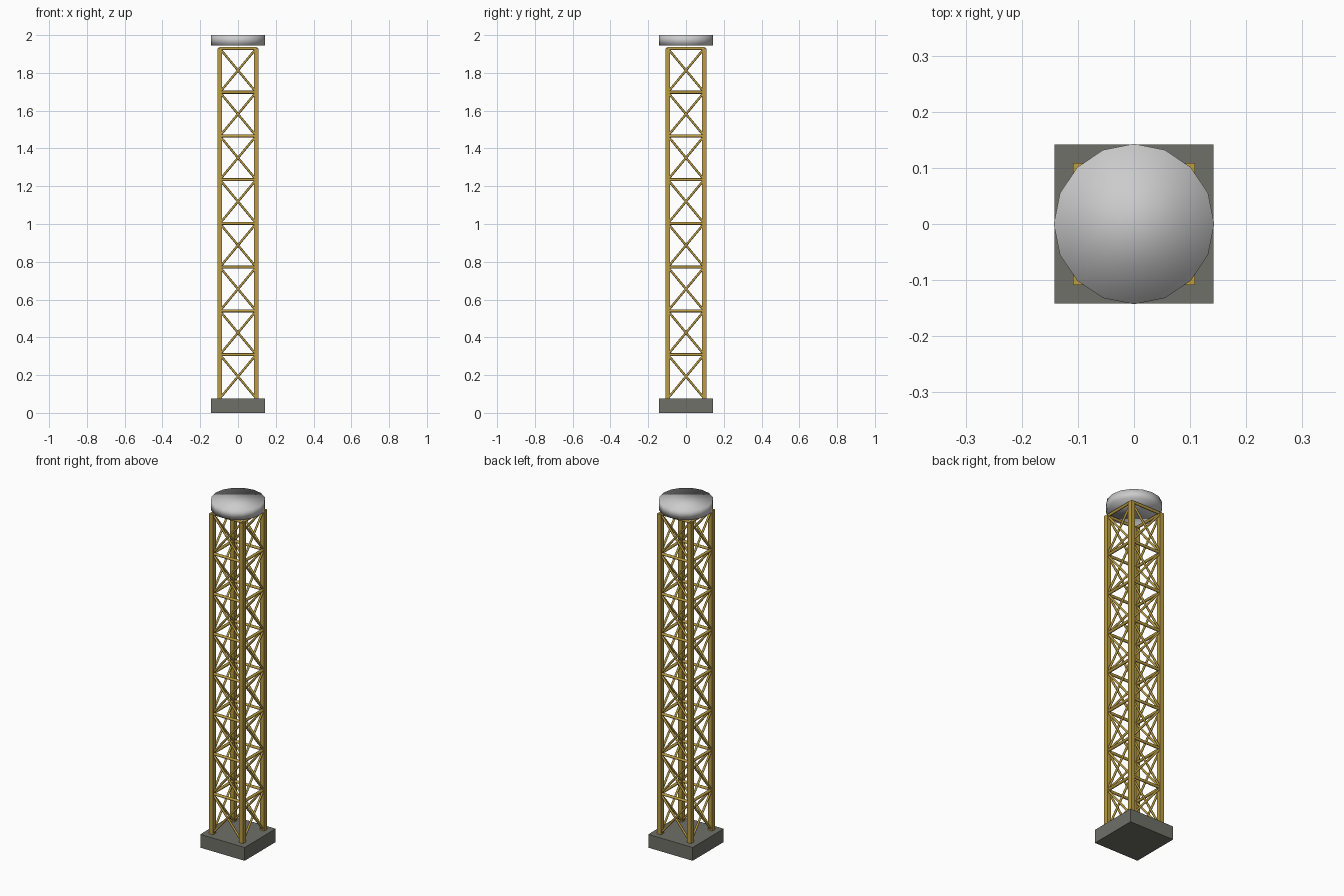
import bpy, bmesh, math
from mathutils import Vector, Matrix

if "Cube" in bpy.data.objects:
    bpy.data.objects.remove(bpy.data.objects["Cube"])

BASE_H, TOP, BAYS = 0.077, 1.929, 8
LEG, LEG_W = 0.096, 0.025
STEP = (TOP - BASE_H) / BAYS


def material(name, rgb):
    m = bpy.data.materials.new(name)
    m.diffuse_color = (*rgb, 1)
    m.use_nodes = True
    m.node_tree.nodes["Principled BSDF"].inputs["Base Color"].default_value = m.diffuse_color
    return m


def finish(name, bm, mat=None):
    me = bpy.data.meshes.new(name)
    bm.to_mesh(me)
    bm.free()
    ob = bpy.data.objects.new(name, me)
    bpy.context.collection.objects.link(ob)
    if mat:
        me.materials.append(mat)
    return ob


def box(bm, centre, size):
    bmesh.ops.create_cube(bm, size=1, matrix=Matrix.Translation(centre) @ Matrix.Diagonal((*size, 1)))


def bar(bm, a, b, r, sides=8):
    a, b = Vector(a), Vector(b)
    d = b - a
    rot = d.to_track_quat('Z', 'Y').to_matrix().to_4x4()
    bmesh.ops.create_cone(bm, cap_ends=True, segments=sides, radius1=r, radius2=r,
                          depth=d.length, matrix=Matrix.Translation((a + b) / 2) @ rot)


yellow = material("yellow_paint", (0.5, 0.34, 0.06))
concrete = material("concrete", (0.16, 0.16, 0.14))

# concrete footing
bm = bmesh.new()
box(bm, (0, 0, BASE_H / 2), (0.284, 0.284, BASE_H))
finish("footing", bm, concrete)

# four square corner legs
bm = bmesh.new()
for x in (-LEG, LEG):
    for y in (-LEG, LEG):
        box(bm, (x, y, (BASE_H + TOP) / 2), (LEG_W, LEG_W, TOP - BASE_H))
finish("legs", bm, yellow)

# horizontal rails and crossed braces, repeated on the four sides
rails, braces = bmesh.new(), bmesh.new()
for side in range(4):
    turn = Matrix.Rotation(side * math.pi / 2, 3, 'Z')
    p = lambda x, z: turn @ Vector((x, -LEG, z))
    for i in range(BAYS):
        lo, hi = BASE_H + i * STEP, BASE_H + (i + 1) * STEP
        bar(rails, p(-LEG, hi), p(LEG, hi), 0.008)
        bar(braces, p(-LEG, lo), p(LEG, hi), 0.006)
        bar(braces, p(LEG, lo), p(-LEG, hi), 0.006)
for ob in (finish("rails", rails, yellow), finish("braces", braces, yellow)):
    bpy.ops.object.select_all(action='DESELECT')
    ob.select_set(True)
    bpy.context.view_layer.objects.active = ob
    bpy.ops.object.shade_smooth_by_angle(angle=math.radians(50))

# smooth-shaded 16-sided cap disc
bm = bmesh.new()
bmesh.ops.create_cone(bm, cap_ends=True, segments=16, radius1=0.143, radius2=0.143,
                      depth=0.054, matrix=Matrix.Translation((0, 0, 1.973)))
for f in bm.faces:
    f.smooth = True
finish("top_disc", bm)
